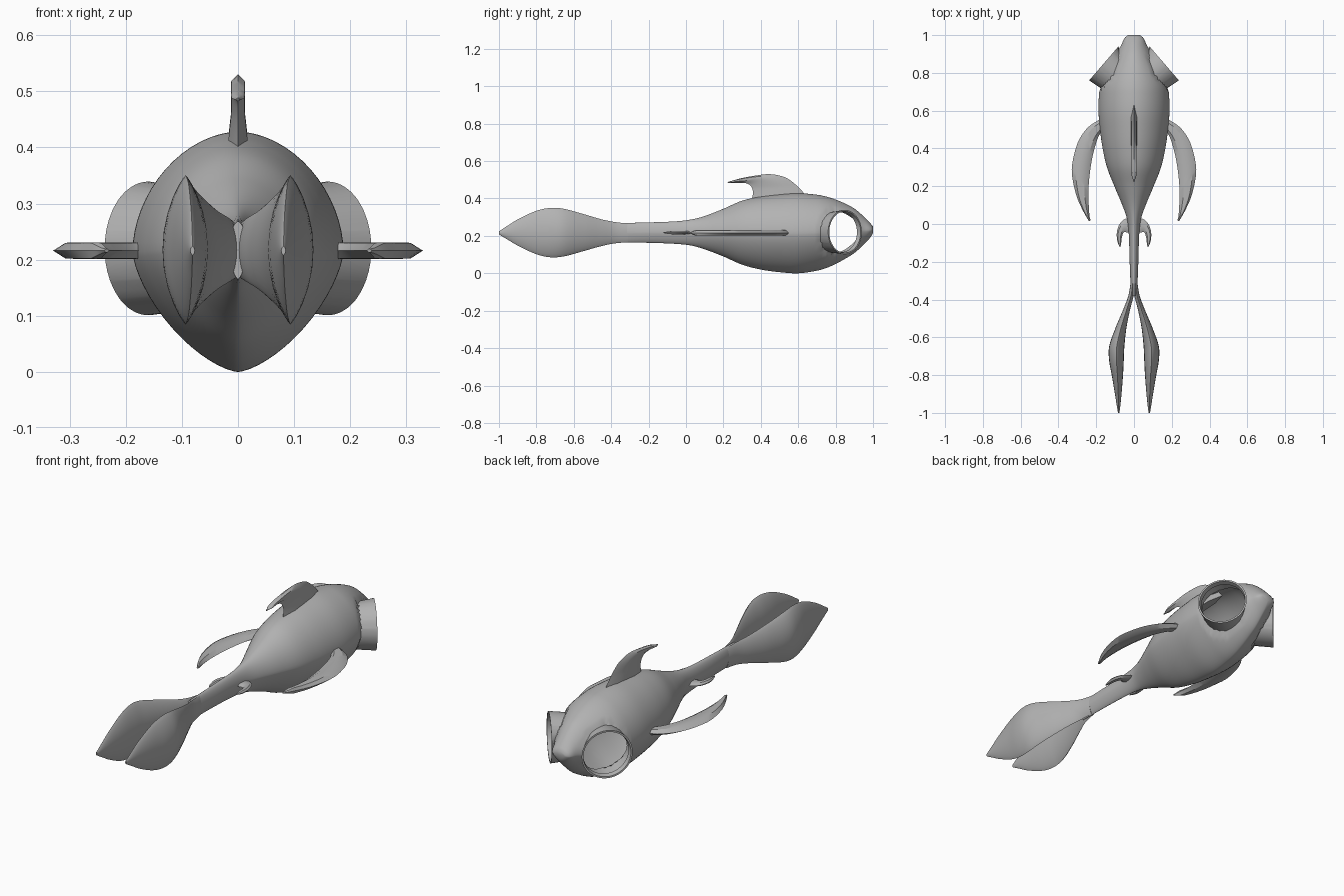
import bpy, bmesh, math
from mathutils import Vector

if "Cube" in bpy.data.objects:
    bpy.data.objects.remove(bpy.data.objects["Cube"])

grey = bpy.data.materials.new("plain grey")
grey.diffuse_color = (0.45, 0.45, 0.45, 1)
grey.use_nodes = True
grey.node_tree.nodes["Principled BSDF"].inputs["Base Color"].default_value = grey.diffuse_color


def sample(rows, t):
    """Smooth value of each column at key t (first column is the key)."""
    n = len(rows)

    def slope(i):
        a, b = rows[max(i - 1, 0)], rows[min(i + 1, n - 1)]
        return [(q - p) / (b[0] - a[0]) for p, q in zip(a, b)]
    i = max(k for k in range(n - 1) if rows[k][0] <= t + 1e-9 or k == 0)
    a, b = rows[i], rows[i + 1]
    h = b[0] - a[0]
    u = (t - a[0]) / h
    ma, mb = slope(i), slope(i + 1)
    return [(2*u**3 - 3*u**2 + 1) * a[c] + (u**3 - 2*u*u + u) * h * ma[c]
            + (3*u*u - 2*u**3) * b[c] + (u**3 - u*u) * h * mb[c]
            for c in range(1, len(a))]


def loft(rings):
    """Skin a list of equal rings and close both ends."""
    bm = bmesh.new()
    vs = [[bm.verts.new(p) for p in r] for r in rings]
    n = len(rings[0])
    for a, b in zip(vs, vs[1:]):
        for i in range(n):
            j = (i + 1) % n
            bm.faces.new((a[i], a[j], b[j], b[i]))
    bm.faces.new(vs[0])
    bm.faces.new(vs[-1])
    bmesh.ops.recalc_face_normals(bm, faces=bm.faces)
    return bm


def finish(bm, name, angle=40):
    me = bpy.data.meshes.new(name)
    bm.to_mesh(me)
    bm.free()
    me.materials.append(grey)
    ob = bpy.data.objects.new(name, me)
    bpy.context.collection.objects.link(ob)
    bpy.ops.object.select_all(action='DESELECT')
    ob.select_set(True)
    bpy.context.view_layer.objects.active = ob
    bpy.ops.object.shade_smooth_by_angle(angle=math.radians(angle))
    return ob


def mirrored(bm, name, angle=40):
    """Finish a right-hand part and add its left-hand twin."""
    other = bm.copy()
    bmesh.ops.scale(other, vec=(-1, 1, 1), verts=other.verts)
    bmesh.ops.reverse_faces(other, faces=other.faces)
    finish(bm, "right_" + name, angle)
    finish(other, "left_" + name, angle)


# Body: y, half width, bottom z, top z
body_rows = [
    (-0.38, .016, .165, .268), (-0.2, .023, .163, .272), (-0.05, .028, .157, .278),
    (0.03, .038, .148, .288), (0.1, .062, .128, .306), (0.2, .104, .090, .345),
    (0.3, .143, .046, .388), (0.4, .166, .020, .410), (0.5, .180, .006, .422),
    (0.6, .188, .000, .428), (0.7, .184, .014, .420), (0.75, .174, .028, .410),
    (0.8, .153, .050, .394), (0.85, .125, .077, .373), (0.9, .095, .108, .346),
    (0.95, .066, .153, .304), (0.985, .050, .190, .268), (1.0, .032, .215, .250)]
SIDES = 64
rings = []
for k in range(116):
    y = -0.38 + 1.38 * k / 115
    w, lo, hi = sample(body_rows, y)
    ring = []
    for i in range(SIDES):
        a = 2 * math.pi * i / SIDES
        c, s = math.cos(a), math.sin(a)
        e = 2 / 1.85 if s > 0 else 2 / 1.5
        mid = (lo + hi) / 2
        ring.append((math.copysign(abs(c) ** e, c) * w, y,
                     mid + math.copysign(abs(s) ** e, s) * (hi - lo) / 2))
    rings.append(ring)
body = loft(rings)

# Eye sockets: open round holes with a flared collar
for side in (1, -1):
    centre = Vector((.16 * side, .85, .22))
    axis = Vector((.757 * side, .653, 0)).normalized()

    def polar(p):
        d = p - centre
        depth = d.dot(axis)
        return depth, d - axis * depth
    before = set(e for e in body.edges if e.is_boundary)
    hole = []
    for v in body.verts:
        depth, r = polar(v.co)
        if v.co.x * side > .01 and depth > -.11 and r.length < .110:
            hole.append(v)
    bmesh.ops.delete(body, geom=hole, context='VERTS')
    edges = [e for e in body.edges if e.is_boundary and e not in before]
    for v in {v for e in edges for v in e.verts}:
        depth, r = polar(v.co)
        v.co = centre + axis * depth + r.normalized() * .110
    # collar base to rim, then the inner lip
    for radius, depth in ((.119, 0), (.111, 0), (.106, -.025)):
        new = bmesh.ops.extrude_edge_only(body, edges=edges)["geom"]
        verts = [g for g in new if isinstance(g, bmesh.types.BMVert)]
        for v in verts:
            _, r = polar(v.co)
            v.co = centre + axis * depth + r.normalized() * radius
        edges = [g for g in new if isinstance(g, bmesh.types.BMEdge) and g.is_boundary]
finish(body, "body", 50)

# Tail flukes: y, inner x, outer x, bottom z, top z
fluke_rows = [
    (-1.0, .077, .085, .208, .224), (-0.95, .071, .093, .178, .257),
    (-0.9, .066, .101, .148, .288), (-0.8, .058, .118, .102, .334),
    (-0.72, .054, .132, .085, .350), (-0.65, .051, .132, .091, .344),
    (-0.55, .040, .098, .118, .317), (-0.45, .020, .056, .146, .288),
    (-0.38, .002, .030, .160, .274), (-0.31, -.006, .018, .166, .266)]
rings = []
for k in range(37):
    y = -1 + .69 * k / 36
    x0, x1, lo, hi = sample(fluke_rows, y)
    ring = []
    for i in range(24):
        a = 2 * math.pi * i / 24
        c, s = math.cos(a), math.sin(a)
        ring.append(((x0 + x1) / 2 + c * abs(c) ** .7 * (x1 - x0) / 2, y,
                     (lo + hi) / 2 + s * (hi - lo) / 2))
    rings.append(ring)
mirrored(loft(rings), "tail_fluke", 50)


def fin(pairs, thick, place):
    """Fin from leading/trailing edge pairs (u1, v1, u2, v2), bevelled section."""
    rows = [(float(i), *p) for i, p in enumerate(pairs)]
    steps = (len(rows) - 1) * 4
    rings = []
    for k in range(steps + 1):
        a, b, c, d = sample(rows, k / 4)
        t = min(thick, math.hypot(c - a, d - b) * .3)
        sect = ((0, 0), (.25, t), (.5, t * 1.05), (.75, t), (1, 0),
                (.75, -t), (.5, -t * 1.05), (.25, -t))
        rings.append([place(a + (c - a) * f, b + (d - b) * f, h) for f, h in sect])
    return loft(rings)


# Pectoral fins, flat and swept back
pectoral = [(.15, .555, .15, .50), (.19, .548, .178, .480), (.25, .505, .200, .430),
            (.298, .430, .223, .340), (.326, .325, .238, .230), (.327, .250, .241, .150),
            (.305, .150, .239, .090), (.270, .070, .235, .040), (.238, .014, .230, .020)]
mirrored(fin(pectoral, .014, lambda u, v, h: (u, v, .216 + h)), "pectoral_fin", 30)

# Small pelvic fins beside the tail stalk
pelvic = [(.01, .035, .01, -.05), (.045, .028, .035, -.045), (.075, .002, .055, -.045),
          (.091, -.045, .064, -.070), (.088, -.090, .067, -.095), (.076, -.122, .071, -.120)]
mirrored(fin(pelvic, .008, lambda u, v, h: (u, v, .217 + h)), "pelvic_fin", 30)

# Dorsal fin, curved to a backward point
dorsal = [(.66, .395, .35, .385), (.625, .435, .358, .430), (.585, .475, .352, .458),
          (.53, .513, .335, .476), (.45, .530, .310, .483), (.37, .522, .275, .484),
          (.29, .507, .245, .483), (.222, .488, .225, .482)]
finish(fin(dorsal, .012, lambda u, v, h: (h * (1 + max(0, .46 - v) * 9), u, v)),
       "dorsal_fin", 40)
